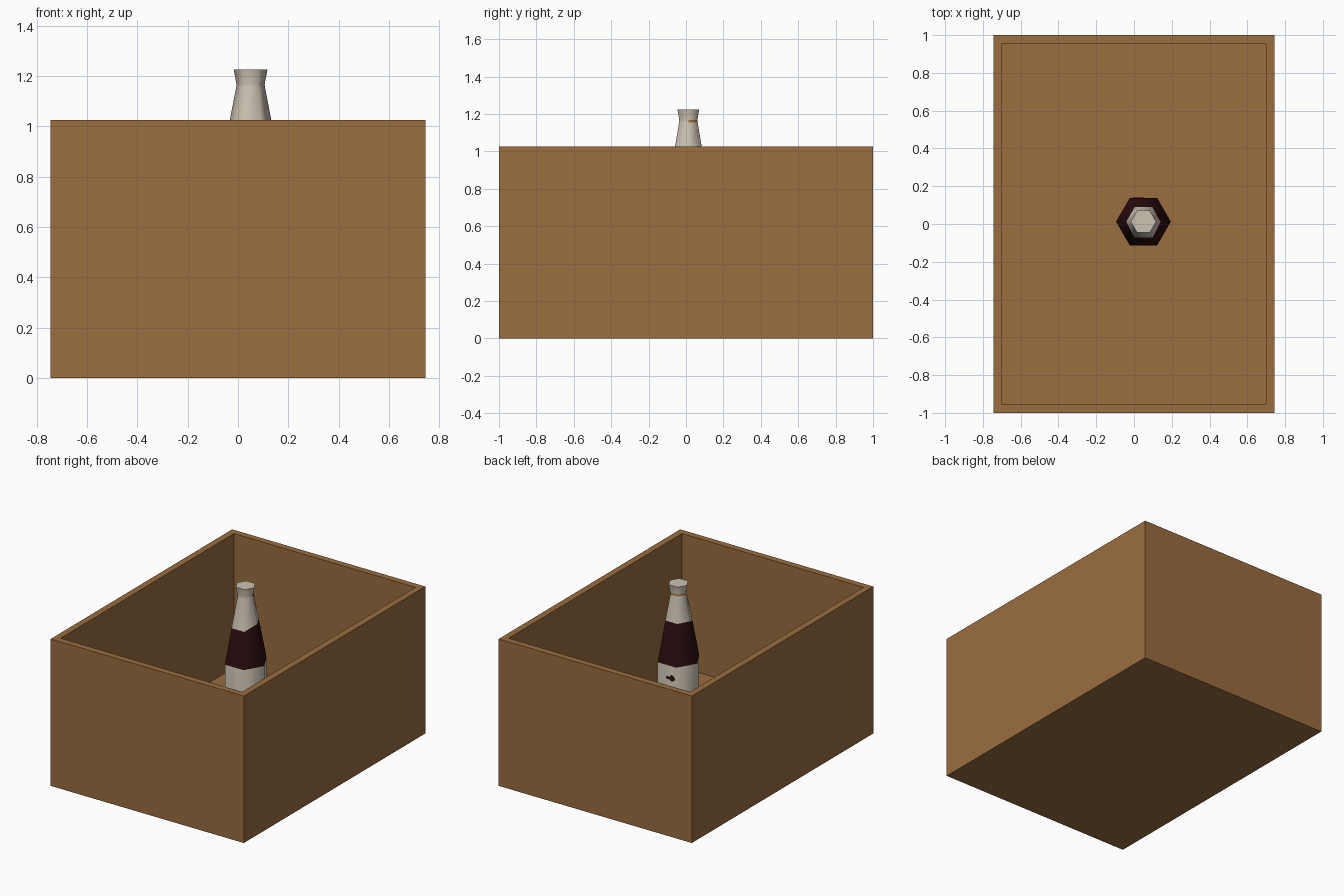
import bpy
import bmesh
import math

if "Cube" in bpy.data.objects:
    bpy.data.objects.remove(bpy.data.objects["Cube"])


def material(name, rgb):
    m = bpy.data.materials.new(name)
    m.use_nodes = True
    m.diffuse_color = (*rgb, 1)
    m.node_tree.nodes["Principled BSDF"].inputs["Base Color"].default_value = (*rgb, 1)
    return m


cardboard = material("cardboard brown", (0.32, 0.153, 0.05))
cream = material("cream", (0.6, 0.54, 0.45))
maroon = material("dark maroon", (0.026, 0.004, 0.005))
amber = material("amber band", (0.38, 0.16, 0.04))


def finish(bm, name, mats):
    bmesh.ops.recalc_face_normals(bm, faces=bm.faces)
    mesh = bpy.data.meshes.new(name)
    bm.to_mesh(mesh)
    bm.free()
    for m in mats:
        mesh.materials.append(m)
    obj = bpy.data.objects.new(name, mesh)
    bpy.context.collection.objects.link(obj)
    return obj


# Open box: a block with its top inset and pushed down to the floor
WIDTH, DEPTH, HEIGHT, WALL, FLOOR = 1.49, 2.0, 1.025, 0.045, 0.09
bm = bmesh.new()
bmesh.ops.create_cube(bm, size=1)
for v in bm.verts:
    v.co = (v.co.x * WIDTH, v.co.y * DEPTH, (v.co.z + 0.5) * HEIGHT)
bm.normal_update()
top = max(bm.faces, key=lambda f: f.calc_center_median().z)
bmesh.ops.inset_region(bm, faces=[top], thickness=WALL, use_even_offset=True)
well = bmesh.ops.extrude_face_region(bm, geom=[top])
for v in [g for g in well["geom"] if isinstance(g, bmesh.types.BMVert)]:
    v.co.z = FLOOR
if top.is_valid:
    bmesh.ops.delete(bm, geom=[top], context="FACES_ONLY")
finish(bm, "open_box", [cardboard])

# Six-sided bottle
CX, CY, SIDES = 0.05, 0.0125, 6
SHOULDER, BODY_R = 0.70, 0.145


def cone_radius(z):
    return BODY_R - 0.193 * max(0, z - SHOULDER)


def label_top(i):
    # The label dips at the two front corners
    return 0.945 if i in (4, 5) else 0.98


# Rings from base to lip, each with a height rule and a radius rule
levels = [
    (lambda i: FLOOR, cone_radius),
    (lambda i: SHOULDER, cone_radius),
    (label_top, cone_radius),
    (lambda i: 1.155, cone_radius),
    (lambda i: 1.167, lambda z: 0.056),
    (lambda i: 1.225, lambda z: 0.067),
]
bm = bmesh.new()
rings = []
for height, radius in levels:
    ring = []
    for i in range(SIDES):
        a = math.tau * i / SIDES
        z = height(i)
        r = radius(z)
        ring.append(bm.verts.new((CX + r * math.cos(a), CY + r * math.sin(a), z)))
    rings.append(ring)
bm.faces.new(rings[0])
bm.faces.new(rings[-1])
for k in range(len(rings) - 1):
    for i in range(SIDES):
        j = (i + 1) % SIDES
        f = bm.faces.new((rings[k][i], rings[k][j], rings[k + 1][j], rings[k + 1][i]))
        if k == 1:
            f.material_index = 1
        elif k == 3 and i < 3:
            f.material_index = 2
bottle = finish(bm, "bottle", [cream, maroon, amber])
bpy.context.view_layer.objects.active = bottle
bottle.select_set(True)
bpy.ops.object.shade_smooth_by_angle(angle=math.radians(65))

# Small painted dots on the back of the bottle
back = CY + BODY_R * math.cos(math.pi / SIDES)
for n, (x, r) in enumerate([(0.012, 0.02), (0.045, 0.01)]):
    bpy.ops.mesh.primitive_cylinder_add(
        vertices=12, radius=r, depth=0.006,
        location=(x, back, 0.615), rotation=(math.pi / 2, 0, 0))
    dot = bpy.context.object
    dot.name = f"label_dot_{n + 1}"
    dot.data.materials.append(maroon)
